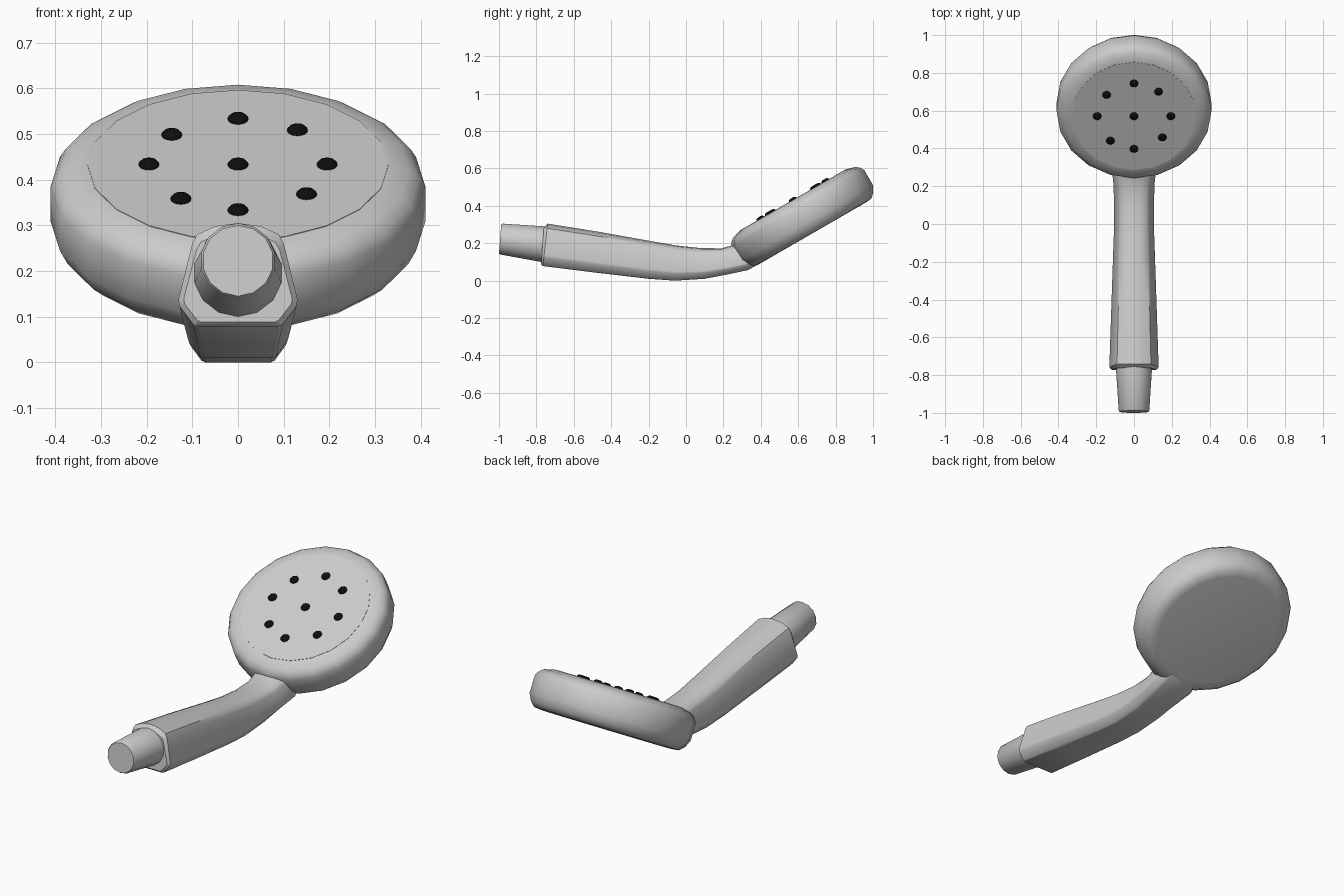
import bpy, bmesh
from math import sin, cos, pi, radians
from mathutils import Vector, Matrix

cube = bpy.data.objects.get("Cube")
if cube:
    bpy.data.objects.remove(cube, do_unlink=True)


def material(name, value):
    m = bpy.data.materials.new(name)
    m.use_nodes = True
    colour = (value, value, value, 1)
    m.diffuse_color = colour
    m.node_tree.nodes["Principled BSDF"].inputs["Base Color"].default_value = colour
    return m


grey = material("light grey", 0.6)
black = material("black", 0.004)


def loft(name, rings, mat, angle, matrix=Matrix()):
    """Skin a list of equal rings, cap both ends and shade."""
    bm = bmesh.new()
    loops = [[bm.verts.new(matrix @ Vector(p)) for p in ring] for ring in rings]
    count = len(loops[0])
    for a, b in zip(loops, loops[1:]):
        for i in range(count):
            j = (i + 1) % count
            bm.faces.new((a[i], a[j], b[j], b[i]))
    bm.faces.new(loops[0])
    bm.faces.new(loops[-1])
    bmesh.ops.recalc_face_normals(bm, faces=bm.faces)
    mesh = bpy.data.meshes.new(name)
    bm.to_mesh(mesh)
    bm.free()
    mesh.materials.append(mat)
    obj = bpy.data.objects.new(name, mesh)
    bpy.context.collection.objects.link(obj)
    bpy.ops.object.select_all(action="DESELECT")
    obj.select_set(True)
    bpy.context.view_layer.objects.active = obj
    bpy.ops.object.shade_smooth_by_angle(angle=radians(angle))
    return obj


def circle(r, z, sides):
    return [(r * sin(2 * pi * i / sides), r * cos(2 * pi * i / sides), z)
            for i in range(sides)]


# Spray head: tilted disc with a rounded rim and a flat face
tilt = Matrix.Rotation(radians(30), 4, "X") @ Matrix.Translation((0, 0.711, 0))
head_profile = [(0.33, -0.119), (0.368, -0.115), (0.392, -0.092), (0.41, -0.055),
                (0.41, 0.035), (0.397, 0.058), (0.375, 0.075), (0.33, 0.087)]
loft("spray_head", [circle(r, z, 20) for r, z in head_profile], grey, 42, tilt)
loft("spray_face", [circle(0.329, z, 20) for z in (0.08, 0.0885)], grey, 30, tilt)

# Nozzles: one in the middle and eight around it
spots = [(0, 0), (0, 0.2), (0.13, 0.15), (0.195, 0), (0.15, -0.13),
         (0, -0.2), (-0.125, -0.15), (-0.195, 0), (-0.145, 0.13)]
for n, (x, v) in enumerate(spots):
    dome = [(0.0225, 0.08), (0.0225, 0.091), (0.018, 0.097), (0.009, 0.1)]
    loft(f"nozzle_{n}", [circle(r, z, 16) for r, z in dome], black, 50,
         tilt @ Matrix.Translation((x, v, 0)))

# Handle: half section as (share of half width, share of height), mirrored
half = [(0.66, 0), (0.74, 0.02), (0.97, 0.2), (0.99, 0.26),
        (0.76, 0.8), (0.68, 0.89), (0.38, 0.97)]
section = half + [(0, 1)] + [(-x, h) for x, h in reversed(half)]
# Each station: bottom y, bottom z, top y, top z, half width
stations = [(-0.775, 0.088, -0.76, 0.285, 0.12),
            (-0.765, 0.078, -0.74, 0.305, 0.132),
            (-0.5, 0.045, -0.47, 0.262, 0.123),
            (-0.2, 0.01, -0.19, 0.212, 0.113),
            (-0.06, 0.0, -0.05, 0.188, 0.108),
            (0.1, 0.01, 0.08, 0.174, 0.106),
            (0.22, 0.033, 0.19, 0.173, 0.11),
            (0.33, 0.056, 0.25, 0.19, 0.12),
            (0.41, 0.1, 0.33, 0.225, 0.105),
            (0.52, 0.168, 0.42, 0.26, 0.06)]
rings = []
for yb, zb, yt, zt, w in stations:
    rings.append([(x * w, yb + (yt - yb) * h, zb + (zt - zb) * h) for x, h in section])
loft("handle", rings, grey, 38)

# Hose connector: tapered round stub at the end of the handle
connector = []
for yb, zb, yt, zt, w in [(-1, 0.145, -0.988, 0.3, 0.078),
                          (-0.993, 0.14, -0.98, 0.305, 0.083),
                          (-0.74, 0.094, -0.72, 0.288, 0.1)]:
    connector.append([(w * x, (yb + yt) / 2 + (yt - yb) / 2 * y,
                       (zb + zt) / 2 + (zt - zb) / 2 * y)
                      for x, y, _ in circle(1, 0, 14)])
loft("hose_connector", connector, grey, 50)
